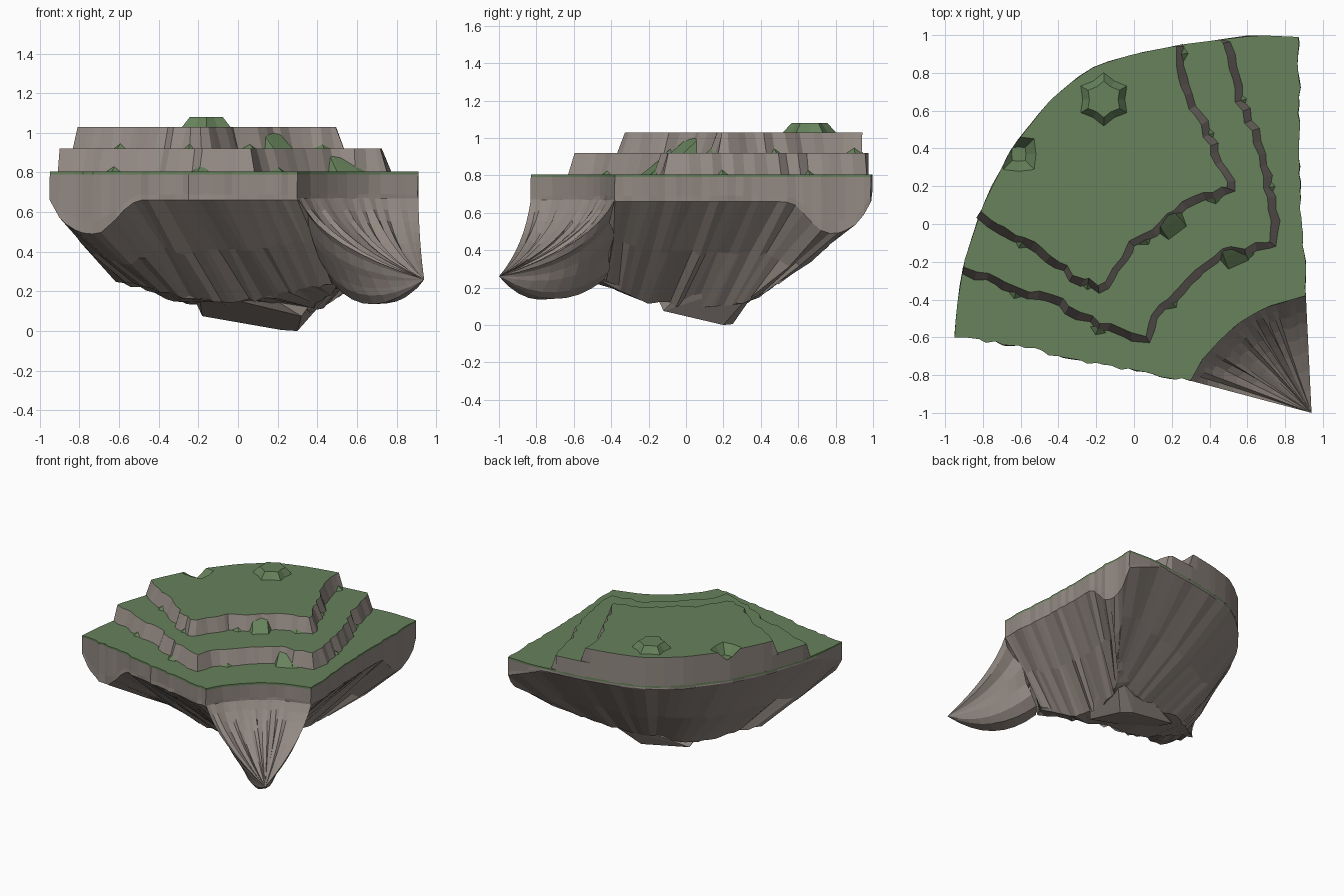
import bpy, bmesh, math, random
from mathutils import Vector

random.seed(4)
cube = bpy.data.objects.get("Cube")
if cube:
    bpy.data.objects.remove(cube)


def material(name, rgb):
    m = bpy.data.materials.new(name)
    m.use_nodes = True
    m.diffuse_color = (*rgb, 1)
    m.node_tree.nodes["Principled BSDF"].inputs["Base Color"].default_value = (*rgb, 1)
    return m


grass = material("grass green", (0.135, 0.225, 0.105))
rock = material("rock grey", (0.29, 0.25, 0.225))


def finish(name, bm, green=lambda f: True):
    """Turn a bmesh into a flat shaded object, grass where the rule holds."""
    bmesh.ops.recalc_face_normals(bm, faces=bm.faces)
    for f in bm.faces:
        f.material_index = 0 if green(f) else 1
    me = bpy.data.meshes.new(name)
    bm.to_mesh(me)
    bm.free()
    me.materials.append(grass)
    me.materials.append(rock)
    ob = bpy.data.objects.new(name, me)
    bpy.context.scene.collection.objects.link(ob)
    return ob


def resample(path, n):
    """n + 1 evenly spaced points along a polyline."""
    pts = [Vector(p) for p in path]
    lens = [(b - a).length for a, b in zip(pts, pts[1:])]
    out = []
    for k in range(n + 1):
        d = sum(lens) * k / n
        i = 0
        while i < len(lens) - 1 and d > lens[i]:
            d -= lens[i]
            i += 1
        out.append(pts[i].lerp(pts[i + 1], min(1, d / lens[i])))
    return out


def rough(p, amount):
    return p + Vector([random.uniform(-amount, amount) for _ in p])


def loft(bm, rings):
    """Skin a list of closed rings; return them as bmesh vertices."""
    vs = [[bm.verts.new(p) for p in r] for r in rings]
    n = len(vs[0])
    for a, b in zip(vs, vs[1:]):
        for i in range(n):
            j = (i + 1) % n
            bm.faces.new((a[i], a[j], b[j], b[i]))
    return vs


def hull(name, pts, green=True):
    bm = bmesh.new()
    for p in pts:
        bm.verts.new(p)
    res = bmesh.ops.convex_hull(bm, input=bm.verts)
    junk = {e for e in res["geom_interior"] + res["geom_unused"] if isinstance(e, bmesh.types.BMVert)}
    bmesh.ops.delete(bm, geom=list(junk), context="VERTS")
    return finish(name, bm, lambda f: green)


def at(p, z):
    return Vector((p[0], p[1], z))


# Plan outline, counterclockwise: front, inner notch, right, back arc
FRONT = [(-.95, -.6), (-.6, -.645), (-.4, -.7), (0, -.78), (.3, -.83)]
NOTCH = [(.3, -.83), (.36, -.72), (.46, -.61), (.56, -.52), (.7, -.44), (.91, -.38)]
RIGHT = [(.91, -.38), (.89, 0), (.87, .4), (.88, .7), (.87, .99)]
ARC = [(.87, .99), (.65, 1), (.25, .95), (0, .9), (-.2, .84), (-.32, .76), (-.45, .65),
       (-.65, .4), (-.8, .1), (-.9, -.2), (-.94, -.45), (-.95, -.6)]
# Lower edge of the underside, matching each stretch of the outline
LOW = [
    [(-.61, -.06, .25), (-.38, -.12, .2), (-.2, -.2, .16), (.07, -.22, .15), (.47, -.52, .24)],
    [(.47, -.52, .24), (.54, -.42, .24)],
    [(.54, -.42, .24), (.38, -.25, .13), (.34, 0, .1), (.4, .25, .1), (.6, .53, .24)],
    [(.6, .53, .24), (.3, .34, .12), (0, .26, .1), (-.2, .26, .12), (-.61, -.06, .25)],
]
COUNTS = [30, 12, 30, 30]


def lobe(d):
    """Rim height at distance d from the outer corner of a straight side."""
    hang = [(0, .66), (.05, .57), (.1, .52), (.18, .49), (.25, .49), (.33, .56), (.4, .64), (.46, .66)]
    for (a, za), (b, zb) in zip(hang, hang[1:]):
        if d <= b:
            return za + (zb - za) * max(0, d - a) / (b - a)
    return .66


# Island body: slab wall, hanging corner lobes and fluted underside
top, rim, mid, low = [], [], [], []
for side, (path, target, n) in enumerate(zip((FRONT, NOTCH, RIGHT, ARC), LOW, COUNTS)):
    for k, (p, q) in enumerate(zip(resample(path, n)[:-1], resample(target, n)[:-1])):
        if side in (0, 2) and k:
            p = rough(p, .009)
        z = (lobe(p.x + .95), .66, lobe(.99 - p.y),
             .66 + .115 * min(1, 3 * math.sin(math.pi * k / n)))[side]
        top.append(at(p, .805))
        rim.append(at(p, z))
        low.append(rough(q, .012))
        sag = .035 if side == 3 else .005
        mid.append(rough(rim[-1].lerp(low[-1], .5), .016) - Vector((0, 0, sag)))
lip = [p - Vector((0, 0, .015)) for p in top]
ledge = [rough(a.lerp(b, .8), .004) for a, b in zip(top, rim)]
bm = bmesh.new()
rings = loft(bm, [top, lip, ledge, rim, mid, low])
bm.faces.new(rings[0])
cap = bm.faces.new(rings[-1])
bmesh.ops.triangulate(bm, faces=[cap])
finish("island_body", bm, lambda f: f.calc_center_median().z > .795)

# Lowest lump of rock under the island
hull("bottom_lump", [(.45, .05, .25), (.52, .42, .25), (.3, .2, 0), (.22, .25, .005), (-.18, .22, .075),
                     (-.24, .12, .2), (-.2, -.14, .2), (.05, -.2, .24), (.32, -.12, .075), (.28, .32, .12)], False)

# Beak of rock that flares from the notch to a low point
tip = Vector((.94, -1, .26))


def strand(a, c, b, n=8):
    return [a * (1 - t) ** 2 + c * 2 * t * (1 - t) + b * t * t for t in [k / n for k in range(n)]]


ends = []
flutes = resample(NOTCH, 24)
for i, p in enumerate(flutes):
    a = at(p, .67)
    c = at(a.lerp(tip, .2), .42)
    ends.append((a, rough(c, .03) if 0 < i < len(flutes) - 1 else c))
keel = [(Vector((.56, -.44, .24)), Vector((.76, -.7, .03))), (Vector((.48, -.54, .24)), Vector((.66, -.8, .02)))]


def flank(first, last, n=6):
    """Folds down one side of the beak, from first to last strand."""
    return [tuple(rough(a.lerp(b, k / n), .03) for a, b in zip(first, last)) for k in range(1, n)]


ends += flank(ends[-1], keel[0]) + keel + flank(keel[1], ends[0])
bm = bmesh.new()
rings = loft(bm, [list(r) for r in zip(*[strand(a, c, tip) for a, c in ends])])
point = bm.verts.new(tip)
for a, b in zip(rings[-1], rings[-1][1:] + rings[-1][:1]):
    bm.faces.new((a, b, point))
finish("rock_beak", bm, lambda f: False)


# Two stepped terraces with jagged cliffs, and grass tufts at their feet
def terrace(name, cliff, z0, z1, n):
    line = [rough(p, .016) for p in resample(cliff, n)]
    upper, foot = [], []
    for i, p in enumerate(line):
        d = (line[min(i + 2, n)] - line[max(i - 2, 0)]).normalized()
        out = Vector((d.y, -d.x))
        upper.append(at(p - out * .02, z1))
        foot.append(at(p + out * random.uniform(.015, .03), z0))
        if i % 8 == 5:
            c = p + out * .015
            hull("grass_tuft", [at(c - d * .05, z0), at(c + d * .055, z0), at(c + out * .035, z0),
                                at(c - out * .02, z0 + .04)])
    back = [p for p in resample(ARC, 40) if p.x < cliff[-1][0] - .03 and p.y > cliff[0][1] + .03]
    bm = bmesh.new()
    r = loft(bm, [upper + [at(p, z1) for p in back], foot + [at(p, z0) for p in back]])
    bm.faces.new(r[0])
    bm.faces.new(r[1])
    return finish(name, bm, lambda f: f.normal.z > .8)


terrace("lower_terrace", [(-.91, -.25), (-.7, -.3), (-.6, -.36), (-.4, -.42), (-.2, -.53), (.06, -.6),
                          (.15, -.45), (.3, -.28), (.48, -.15), (.75, -.12), (.72, .15), (.65, .45),
                          (.55, .7), (.5, .96)], .8, .92, 50)
upper_terrace = terrace("upper_terrace", [(-.83, .04), (-.7, -.02), (-.6, -.1), (-.5, -.14), (-.35, -.27),
                                          (-.15, -.35), (0, -.1), (.15, 0), (.3, .12), (.53, .2), (.45, .35),
                                          (.36, .55), (.27, .75), (.24, .94)], .915, 1.03, 46)


# Grassy ramps between the levels
def ramp(x, y, z, dx, dy):
    c, out, side = Vector((x, y)), Vector((dx, dy)), Vector((-dy, dx))
    hull("grass_ramp", [at(c - out * .06 + side * s * .05, z + .112) for s in (-1, 1)]
         + [at(c + out * .02 + side * s * .04, z + .055) for s in (-1, 1)]
         + [at(c + out * .09 + side * s * .06, z) for s in (-1, 1)]
         + [at(c - out * .04 + side * s * .1, z) for s in (-1, 1)])


ramp(.18, .02, .915, .6, -.8)
ramp(.52, -.14, .8, .4, -.9)


# Grassy mound, and a shallow hollow at the edge of the upper terrace
def star(x, y, z, r, sides):
    return [Vector((x + r * (1.2 if i % 2 else .95) * math.cos(i * math.tau / sides),
                    y + r * (1.2 if i % 2 else .95) * math.sin(i * math.tau / sides), z)) for i in range(sides)]


def mound(name, x, y, z0, r0, z1, r1, sides=12):
    bm = bmesh.new()
    r = loft(bm, [star(x, y, z0, r0, sides), star(x, y, z1, r1, sides)])
    bm.faces.new(r[0])
    bm.faces.new(r[1])
    return finish(name, bm)


mound("grass_mound", -.16, .66, 1.02, .125, 1.08, .08)
cutter = mound("hollow_cutter", -.61, .37, 1.06, .12, .96, .04, 8)
cutter.hide_render = True
cutter.display_type = "WIRE"
cut = upper_terrace.modifiers.new("hollow", "BOOLEAN")
cut.operation = "DIFFERENCE"
cut.solver = "EXACT"
cut.object = cutter
